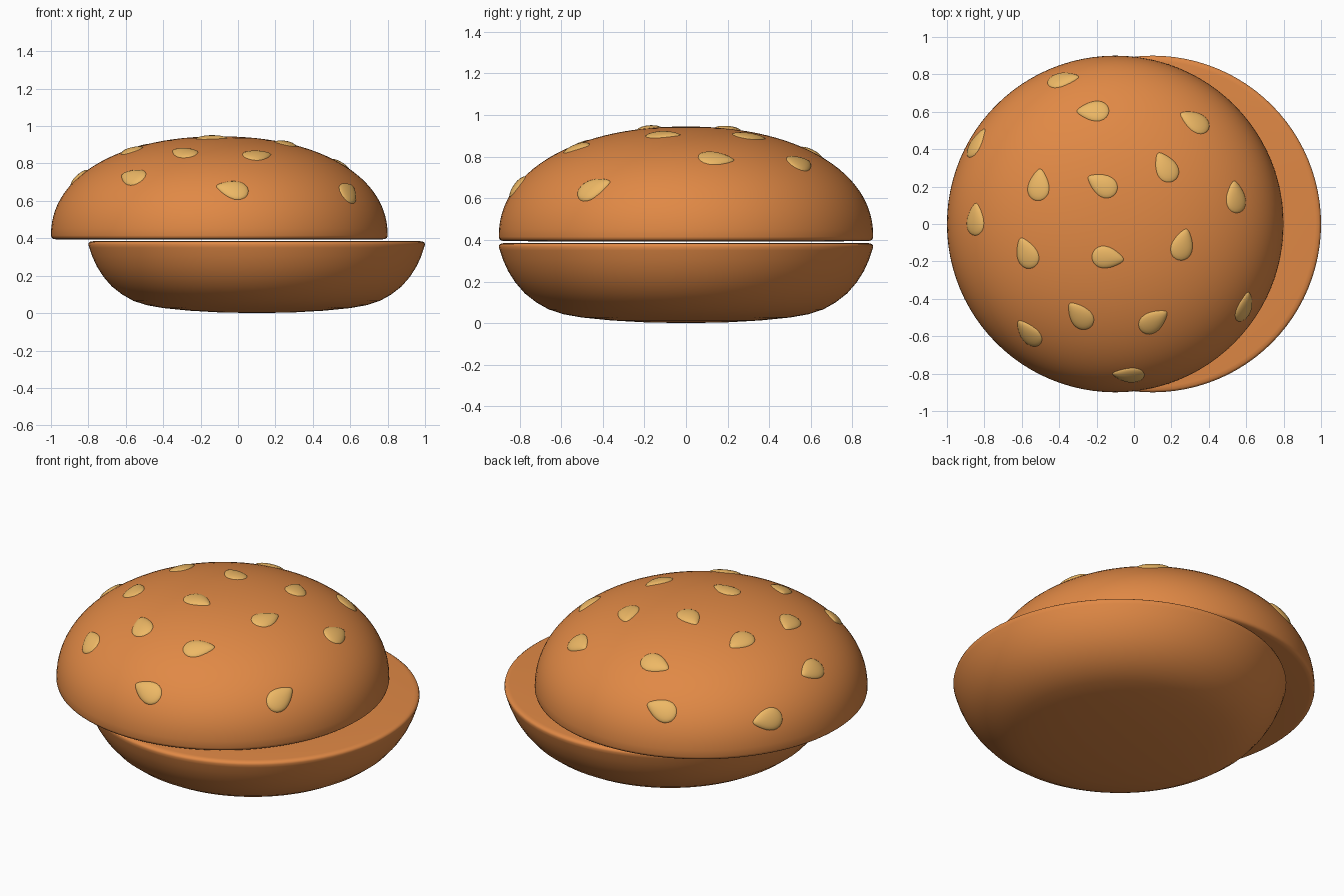
import bpy, bmesh, math
from mathutils import Vector, Matrix

if "Cube" in bpy.data.objects:
    bpy.data.objects.remove(bpy.data.objects["Cube"])


def material(name, color):
    m = bpy.data.materials.new(name)
    m.diffuse_color = (*color, 1)
    m.use_nodes = True
    m.node_tree.nodes["Principled BSDF"].inputs["Base Color"].default_value = m.diffuse_color
    return m


CRUST = material("crust", (0.75, 0.25, 0.06))
SESAME = material("sesame", (0.85, 0.48, 0.13))


def finish(name, bm, mat):
    bmesh.ops.recalc_face_normals(bm, faces=bm.faces[:])
    me = bpy.data.meshes.new(name)
    bm.to_mesh(me)
    bm.free()
    me.materials.append(mat)
    ob = bpy.data.objects.new(name, me)
    bpy.context.collection.objects.link(ob)
    bpy.ops.object.select_all(action='DESELECT')
    ob.select_set(True)
    bpy.context.view_layer.objects.active = ob
    bpy.ops.object.shade_smooth_by_angle(angle=math.radians(50))
    return ob


def lathe(name, profile, x, mat, steps=96):
    bm = bmesh.new()
    vs = [bm.verts.new((r, 0, z)) for r, z in profile]
    es = [bm.edges.new(p) for p in zip(vs, vs[1:])]
    bmesh.ops.spin(bm, geom=vs + es, axis=(0, 0, 1), cent=(0, 0, 0),
                   angle=2 * math.pi, steps=steps)
    bmesh.ops.remove_doubles(bm, verts=bm.verts[:], dist=1e-5)
    ob = finish(name, bm, mat)
    ob.location.x = x
    return ob


# Domed top bun: superellipse profile with a small rounded lower rim
R, Z0, H, P, TOP_X = 0.9, 0.415, 0.53, 2.15, -0.1


def dome(r):
    return Z0 + H * max(0, 1 - (r / R) ** P) ** (1 / P)


top = []
for i in range(29):
    r = R * math.sin(i / 28 * math.pi / 2)
    top.append((r, dome(r)))
top += [(0.897, 0.404), (0.888, 0.397), (0.87, 0.394), (0.6, 0.393), (0, 0.393)]
lathe("top_bun", top, TOP_X, CRUST)

# Shallow bottom bun
bottom = [(0, 0), (0.2, 0.004), (0.36, 0.013), (0.5, 0.027), (0.59, 0.043),
          (0.66, 0.066), (0.72, 0.1), (0.775, 0.143), (0.82, 0.195),
          (0.855, 0.25), (0.88, 0.305), (0.895, 0.35), (0.9, 0.367),
          (0.897, 0.377), (0.888, 0.383), (0.87, 0.385), (0.6, 0.386), (0, 0.386)]
lathe("bottom_bun", bottom, 0.1, CRUST)


# Teardrop seeds: plan position and tip heading in degrees
def seed(name, x, y, heading):
    rx = x - TOP_X
    e = 0.002

    def f(a, b):
        return dome(math.hypot(a, b))

    n = Vector((-(f(rx + e, y) - f(rx - e, y)) / (2 * e),
                -(f(rx, y + e) - f(rx, y - e)) / (2 * e), 1)).normalized()
    h = math.radians(heading)
    slope = -(n.x * math.cos(h) + n.y * math.sin(h)) / n.z
    t = Vector((math.cos(h), math.sin(h), slope)).normalized()
    s = n.cross(t)
    bm = bmesh.new()
    bmesh.ops.create_uvsphere(bm, u_segments=24, v_segments=12, radius=1)
    for v in bm.verts:
        taper = 1 - 0.35 * v.co.x - 0.12 * v.co.x ** 2
        v.co = Vector((v.co.x * 0.089, v.co.y * 0.06 * taper, v.co.z * 0.022))
    rot = Matrix((t, s, n)).transposed().to_4x4()
    ob = finish(name, bm, SESAME)
    ob.matrix_world = Matrix.Translation(Vector((x, y, f(rx, y))) - n * 0.008) @ rot


SEEDS = [(-0.38, 0.775, 10), (-0.22, 0.605, 180), (0.325, 0.55, 150),
         (-0.845, 0.435, 60), (-0.51, 0.21, 85), (-0.17, 0.21, 150),
         (0.17, 0.305, 118), (0.545, 0.145, 95), (-0.85, 0.025, 88),
         (-0.575, -0.155, 112), (-0.14, -0.18, -8), (0.26, -0.11, 75),
         (-0.29, -0.49, 130), (0.105, -0.52, 35), (-0.565, -0.585, 130),
         (0.593, -0.445, 75), (-0.03, -0.81, 175)]
for i, s in enumerate(SEEDS):
    seed(f"sesame_seed_{i + 1}", *s)
